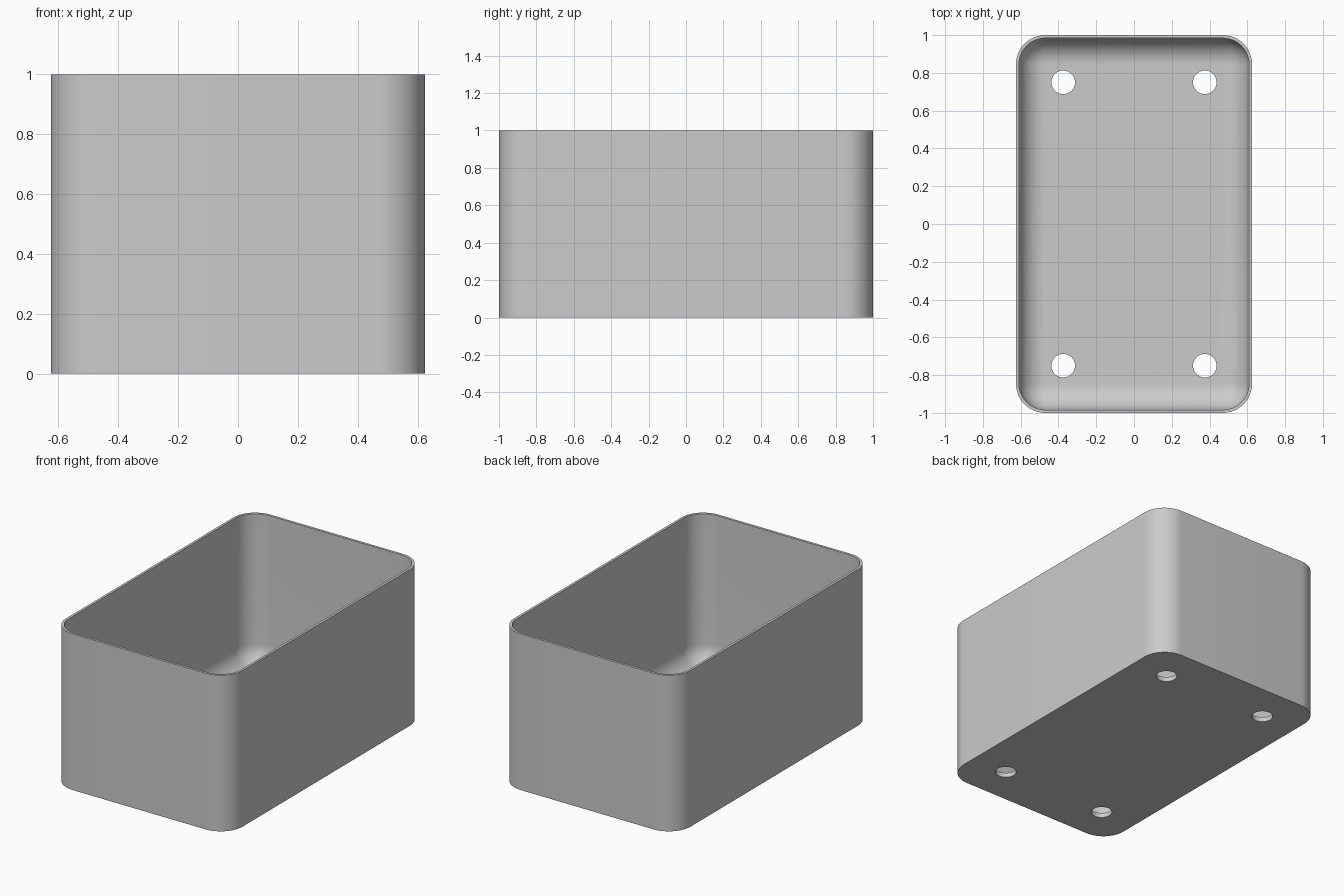
import bpy, bmesh
from math import sin, cos, pi, radians

cube = bpy.data.objects.get("Cube")
if cube:
    bpy.data.objects.remove(cube)

HALF_X, HALF_Y, HEIGHT = 0.625, 1.0, 1.0
CORNER, WALL, FLOOR = 0.155, 0.016, 0.03
FILLET = CORNER - WALL
STEPS = 12

grey = bpy.data.materials.new("plain grey")
grey.use_nodes = True
colour = (0.6, 0.6, 0.6, 1)
grey.diffuse_color = colour
grey.node_tree.nodes["Principled BSDF"].inputs["Base Color"].default_value = colour


def ring(bm, inset, z):
    """Rounded rectangle of vertices, inset from the outer wall."""
    radius = max(CORNER - inset, 0.001)
    verts = []
    for quarter, (sx, sy) in enumerate([(1, 1), (-1, 1), (-1, -1), (1, -1)]):
        for i in range(STEPS + 1):
            a = (quarter + i / STEPS) * pi / 2
            verts.append(bm.verts.new((
                sx * (HALF_X - inset - radius) + radius * cos(a),
                sy * (HALF_Y - inset - radius) + radius * sin(a), z)))
    return verts


# Tray shell: outside wall, rim, inside wall, then the fillet into the floor
bm = bmesh.new()
sections = [(0, 0), (0, HEIGHT), (WALL, HEIGHT)]
for i in range(STEPS + 1):
    a = i / STEPS * pi / 2
    sections.append((WALL + FILLET * (1 - cos(a)), FLOOR + FILLET * (1 - sin(a))))
rings = [ring(bm, inset, z) for inset, z in sections]
for low, high in zip(rings, rings[1:]):
    for i in range(len(low)):
        j = (i + 1) % len(low)
        bm.faces.new((low[i], low[j], high[j], high[i]))
bm.faces.new(rings[0][::-1])
bm.faces.new(rings[-1])
bmesh.ops.remove_doubles(bm, verts=bm.verts, dist=0.002)
bmesh.ops.recalc_face_normals(bm, faces=bm.faces)
mesh = bpy.data.meshes.new("tray")
bm.to_mesh(mesh)
bm.free()
tray = bpy.data.objects.new("tray", mesh)
mesh.materials.append(grey)
bpy.context.collection.objects.link(tray)

# Four drain holes through the floor
for x in (-0.375, 0.375):
    for y in (-0.75, 0.75):
        bpy.ops.mesh.primitive_cylinder_add(vertices=40, radius=0.0625, depth=0.2,
                                            location=(x, y, 0))
        cutter = bpy.context.object
        cutter.name = "hole_cutter"
        cutter.hide_render = True
        cutter.data.materials.append(grey)
        bpy.context.view_layer.objects.active = tray
        cut = tray.modifiers.new("drain hole", "BOOLEAN")
        cut.operation, cut.solver, cut.object = "DIFFERENCE", "EXACT", cutter
        bpy.ops.object.modifier_apply(modifier=cut.name)
        bpy.data.objects.remove(cutter)

# Smooth corners with crisp rim, base and hole edges
bpy.ops.object.select_all(action="DESELECT")
tray.select_set(True)
bpy.context.view_layer.objects.active = tray
bpy.ops.object.shade_smooth_by_angle(angle=radians(30))
